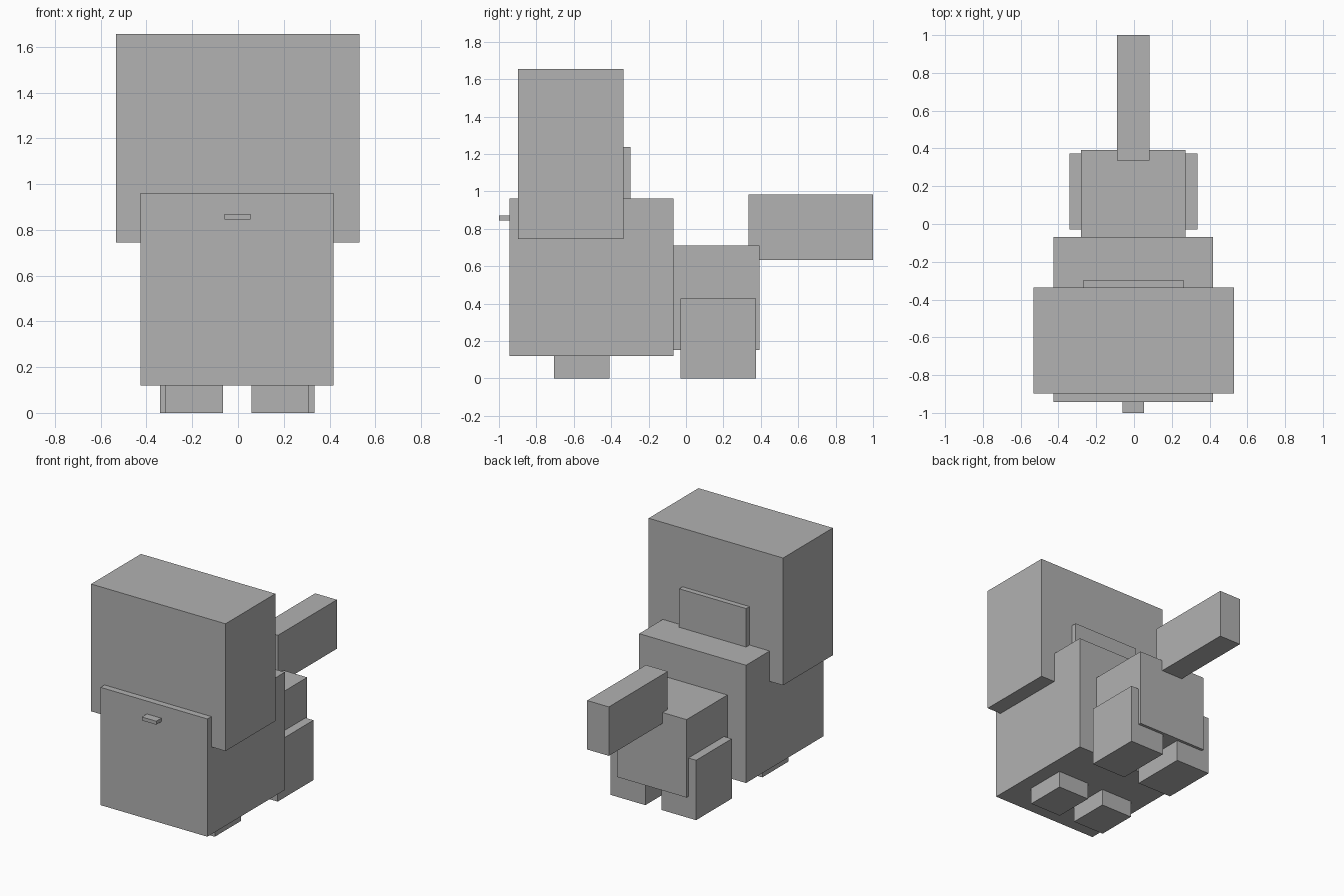
import bpy

if "Cube" in bpy.data.objects:
    bpy.data.objects.remove(bpy.data.objects["Cube"])

grey = bpy.data.materials.new("plain_grey")
grey.diffuse_color = (0.445, 0.445, 0.445, 1)
grey.use_nodes = True
grey.node_tree.nodes["Principled BSDF"].inputs["Base Color"].default_value = grey.diffuse_color


def box(name, x, y, z):
    """Flat-sided block spanning the given (min, max) ranges."""
    bpy.ops.mesh.primitive_cube_add(
        size=1, location=[(a + b) / 2 for a, b in (x, y, z)])
    ob = bpy.context.object
    ob.name = name
    ob.scale = [b - a for a, b in (x, y, z)]
    bpy.ops.object.transform_apply(location=False, rotation=False, scale=True)
    ob.data.materials.append(grey)
    return ob


# Head block with the plate on its back
box("head", (-0.533, 0.53), (-0.898, -0.335), (0.745, 1.655))
box("head_back_plate", (-0.268, 0.262), (-0.36, -0.297), (0.90, 1.237))

# Chest with a small nose on the front
box("chest", (-0.427, 0.418), (-0.943, -0.068), (0.12, 0.962))
box("nose", (-0.06, 0.054), (-1.0, -0.92), (0.845, 0.87))

# Hindquarters and tail
box("hindquarters", (-0.28, 0.272), (-0.09, 0.393), (0.153, 0.71))
box("tail", (-0.09, 0.082), (0.335, 1.0), (0.632, 0.982))

# Paired legs, mirrored about the slightly offset body centre
CENTRE = -0.003
for side, s in (("left", -1), ("right", 1)):
    def span(inner, outer):
        return tuple(sorted((CENTRE + s * inner, CENTRE + s * outer)))
    box("front_foot_" + side, span(0.063, 0.313), (-0.705, -0.41), (0, 0.14))
    box("hind_leg_" + side, span(0.063, 0.338), (-0.03, 0.373), (0, 0.428))
